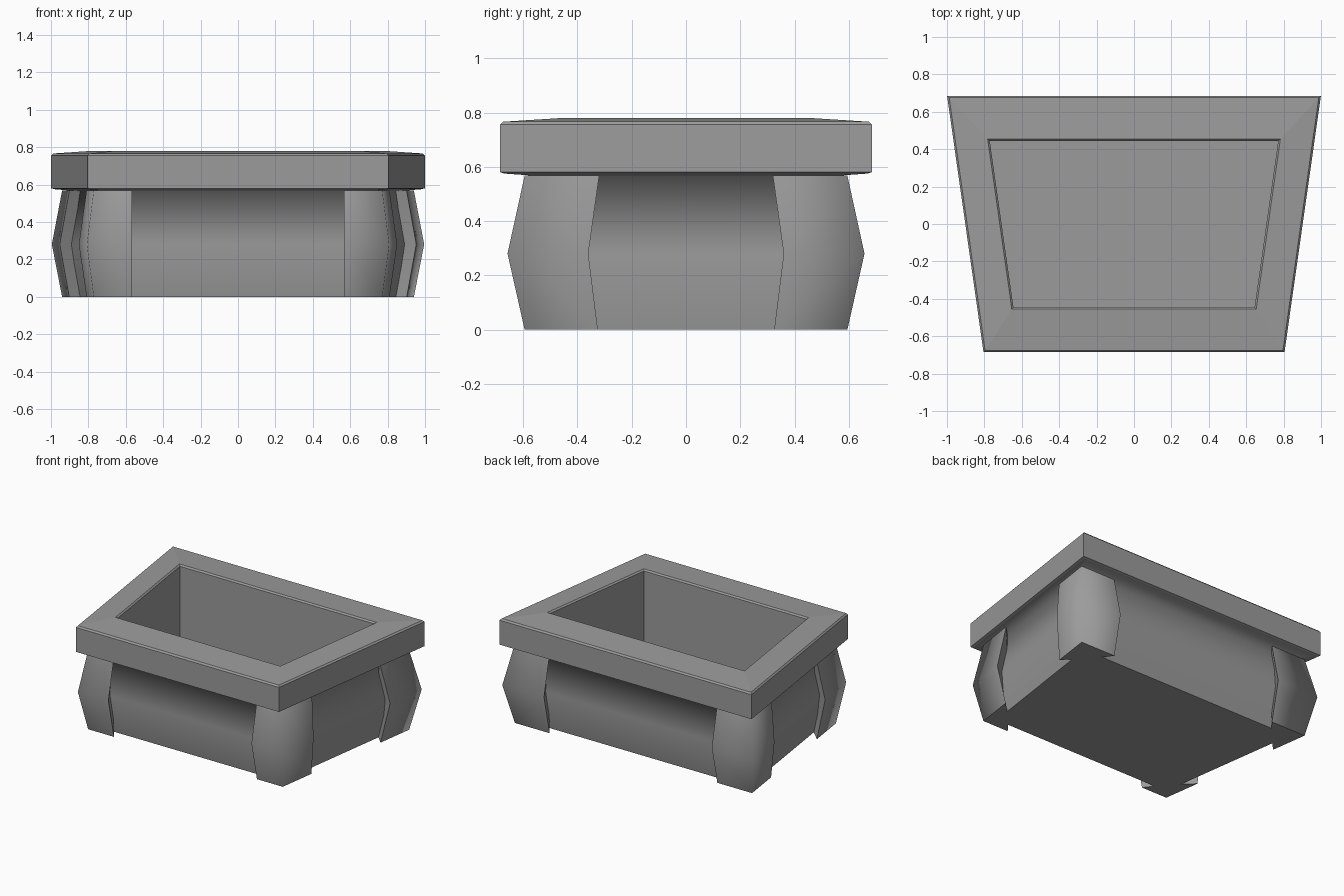
import bpy, bmesh

cube = bpy.data.objects.get("Cube")
if cube:
    bpy.data.objects.remove(cube, do_unlink=True)

SLOPE = 0.142  # side walls widen towards the back

stone = bpy.data.materials.new("grey stone")
stone.use_nodes = True
colour = (0.33, 0.33, 0.33, 1)
stone.diffuse_color = colour
stone.node_tree.nodes["Principled BSDF"].inputs["Base Color"].default_value = colour


def trapezoid(half_y, half_x, z):
    """Four corners of a horizontal section, wider at the back."""
    return [(sx * (half_x + SLOPE * sy * half_y), sy * half_y, z)
            for sx, sy in ((-1, -1), (1, -1), (1, 1), (-1, 1))]


def loft(name, rings, soft_rings=(), soft_corners=()):
    """Skin four-sided rings, cap both ends, soften the chosen edges."""
    bm = bmesh.new()
    verts = [[bm.verts.new(p) for p in ring] for ring in rings]
    for low, high in zip(verts, verts[1:]):
        for i in range(4):
            j = (i + 1) % 4
            bm.faces.new((low[i], low[j], high[j], high[i]))
    bm.faces.new(verts[0])
    bm.faces.new(verts[-1])
    bmesh.ops.recalc_face_normals(bm, faces=bm.faces)
    for f in bm.faces:
        f.smooth = True
    for e in bm.edges:
        e.smooth = False
    for k in soft_rings:
        for i in range(4):
            bm.edges.get((verts[k][i], verts[k][(i + 1) % 4])).smooth = True
    for i in soft_corners:
        for low, high in zip(verts, verts[1:]):
            bm.edges.get((low[i], high[i])).smooth = True
    mesh = bpy.data.meshes.new(name)
    bm.to_mesh(mesh)
    bm.free()
    mesh.materials.append(stone)
    obj = bpy.data.objects.new(name, mesh)
    bpy.context.collection.objects.link(obj)
    return obj


# Basin: from the inner floor up over the rim and down the bulging body
profile = [(0.445, 0.708, 0.08), (0.445, 0.708, 0.77), (0.455, 0.718, 0.78),
           (0.675, 0.892, 0.766), (0.685, 0.902, 0.755), (0.685, 0.902, 0.58),
           (0.67, 0.885, 0.575), (0.53, 0.79, 0.565), (0.585, 0.835, 0.28),
           (0.53, 0.79, 0)]
loft("basin", [trapezoid(*p) for p in profile], soft_rings=(7, 8))

# Corner legs: sections hold height, outer half sizes and inner side end
sections = [(0, 0.595, 0.856, 0.325), (0.28, 0.658, 0.902, 0.36),
            (0.567, 0.595, 0.856, 0.32)]
for sy, place, inner_x in ((-1, "front", 0.567), (1, "back", 0.665)):
    for sx, side in ((-1, "right"), (1, "left")):
        rings = []
        for z, out_y, half_x, in_y in sections:
            y, y_in = sy * out_y, sy * in_y
            x, x_in = half_x + SLOPE * y, half_x + SLOPE * y_in
            rings.append([(sx * x, y, z), (sx * inner_x, y, z),
                          (sx * inner_x, y_in, z), (sx * x_in, y_in, z)])
        # Keep the inner leg corner out of the hollow
        for ring in rings:
            ring[2] = (sx * (inner_x + 0.1), sy * 0.465, ring[2][2])
        loft(f"{place}_{side}_leg", rings, soft_rings=(1,), soft_corners=(0,))
